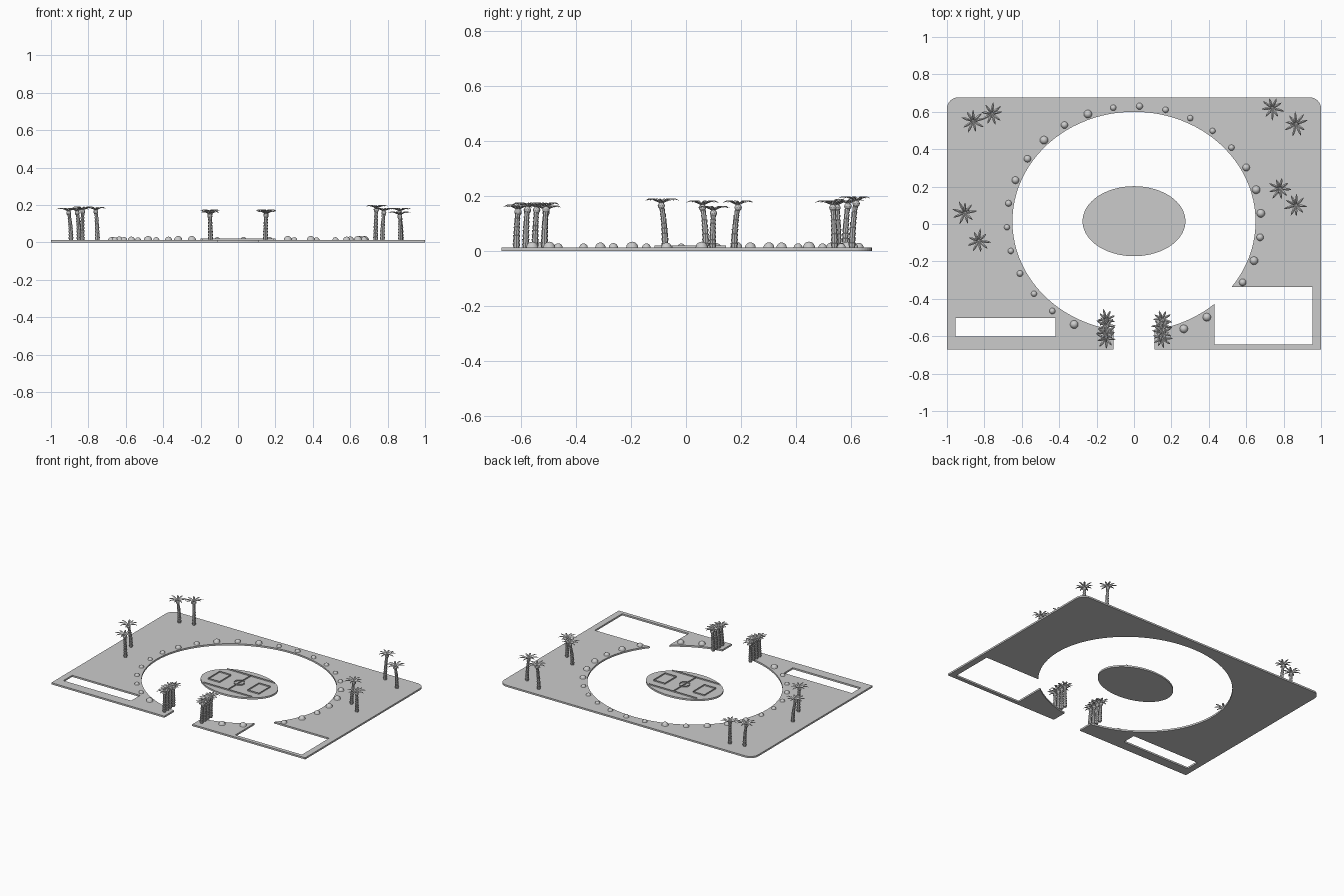
import bpy, bmesh, math, random
from mathutils import Vector, Matrix

random.seed(4)
if "Cube" in bpy.data.objects:
    bpy.data.objects.remove(bpy.data.objects["Cube"], do_unlink=True)

TOP = 0.012  # upper surface of the ground slab

grey = bpy.data.materials.new("plain_grey")
grey.use_nodes = True
grey.diffuse_color = (0.6, 0.6, 0.6, 1)
grey.node_tree.nodes["Principled BSDF"].inputs["Base Color"].default_value = (0.6, 0.6, 0.6, 1)


def finish(bm, name):
    mesh = bpy.data.meshes.new(name)
    bm.to_mesh(mesh)
    bm.free()
    mesh.materials.append(grey)
    obj = bpy.data.objects.new(name, mesh)
    bpy.context.collection.objects.link(obj)
    return obj


def box(name, x0, x1, y0, y1, z0, z1, round_back=0):
    bm = bmesh.new()
    size = Matrix.Diagonal((x1 - x0, y1 - y0, z1 - z0, 1))
    mid = Matrix.Translation(((x0 + x1) / 2, (y0 + y1) / 2, (z0 + z1) / 2))
    bmesh.ops.create_cube(bm, size=1, matrix=mid @ size)
    if round_back:
        corners = [e for e in bm.edges if all(v.co.y > 0 for v in e.verts)
                   and abs(e.verts[0].co.z - e.verts[1].co.z) > 0.001]
        bmesh.ops.bevel(bm, geom=corners, offset=round_back, segments=8,
                        profile=0.5, affect='EDGES')
    return finish(bm, name)


def ellipse(name, rx, ry, cy, z0, z1):
    bm = bmesh.new()
    mat = Matrix.Translation((0, cy, (z0 + z1) / 2)) @ Matrix.Diagonal((rx, ry, z1 - z0, 1))
    bmesh.ops.create_cone(bm, cap_ends=True, segments=96, radius1=1, radius2=1,
                          depth=1, matrix=mat)
    return finish(bm, name)


# Ground slab with an oval court, an entrance gap and two rectangular openings
ground = box("ground_slab", -1, 1, -0.672, 0.677, 0, TOP, round_back=0.06)
cutters = [
    ellipse("oval_cutter", 0.65, 0.587, 0.013, -0.1, 0.1),
    box("entrance_cutter", -0.11, 0.11, -0.9, -0.3, -0.08, 0.08),
    box("large_plot_cutter", 0.43, 0.955, -0.645, -0.337, -0.07, 0.07),
    box("narrow_plot_cutter", -0.955, -0.42, -0.602, -0.502, -0.07, 0.07),
]
for cutter in cutters:
    cutter.hide_render = True
    mod = ground.modifiers.new("cut", 'BOOLEAN')
    mod.operation = 'DIFFERENCE'
    mod.solver = 'EXACT'
    mod.object = cutter
bpy.context.view_layer.update()
cut_mesh = bpy.data.meshes.new_from_object(
    ground.evaluated_get(bpy.context.evaluated_depsgraph_get()))
ground.modifiers.clear()
ground.data = cut_mesh
for cutter in cutters:
    bpy.data.objects.remove(cutter, do_unlink=True)

# Oval island with upright ribbons marking a sports pitch
CY = 0.015
ellipse("oval_island", 0.275, 0.187, CY, 0, TOP)


def ribbon(bm, points, closed=False):
    low = [bm.verts.new((x, y + CY, TOP)) for x, y in points]
    high = [bm.verts.new((x, y + CY, TOP + 0.009)) for x, y in points]
    for i in range(len(points) if closed else len(points) - 1):
        j = (i + 1) % len(points)
        bm.faces.new((low[i], low[j], high[j], high[i]))


bm = bmesh.new()
ribbon(bm, [(0, -0.13), (0, 0.13)])
ribbon(bm, [(0.035 * math.cos(a * math.tau / 24), 0.035 * math.sin(a * math.tau / 24))
            for a in range(24)], closed=True)
for s in (-1, 1):
    ribbon(bm, [(-0.19, s * 0.13), (0.19, s * 0.13)])
    ribbon(bm, [(s * 0.2, -0.065), (s * 0.2, 0.065), (s * 0.11, 0.065),
                (s * 0.11, -0.065)], closed=True)
finish(bm, "pitch_markings")

# Domed bushes evenly spaced round the court
for i in range(-13, 14):
    if i == 11:
        continue
    a = math.radians(87.5 - 11.88 * i)
    r = 0.022 if i in (-13, -4, -2, 6, 7, 9, 12, 13) else random.uniform(0.015, 0.02)
    bm = bmesh.new()
    bmesh.ops.create_uvsphere(bm, u_segments=16, v_segments=10, radius=r)
    bmesh.ops.bisect_plane(bm, geom=bm.verts[:] + bm.edges[:] + bm.faces[:],
                           plane_co=(0, 0, 0), plane_no=(0, 0, -1), clear_outer=True)
    for f in bm.faces:
        f.smooth = True
    bush = finish(bm, "bush")
    bush.location = (0.68 * math.cos(a), 0.01 + 0.62 * math.sin(a), TOP)


# Palm trees: stacked flaring trunk rings, a round heart and arched fronds
def trunk(bm, lean, height, rings=9, sides=8):
    loops = []
    for k in range(rings):
        for part, flare in ((0, 0.85), (0.95, 1.15)):
            t = (k + part) / rings
            r = (0.0125 - 0.004 * t) * flare
            mid = Vector((lean.x * t * t, lean.y * t * t, height * t))
            loops.append([bm.verts.new(mid + Vector((r * math.cos(s * math.tau / sides),
                                                     r * math.sin(s * math.tau / sides), 0)))
                          for s in range(sides)])
    for a, b in zip(loops, loops[1:]):
        for s in range(sides):
            n = (s + 1) % sides
            bm.faces.new((a[s], a[n], b[n], b[s]))
    bm.faces.new(loops[-1])
    bm.faces.new(loops[0][::-1])


def frond(bm, base, angle, length):
    shape = [(0, 0, 0.002), (0.25, 0.011, 0.006), (0.5, 0.018, 0.007),
             (0.78, 0.018, 0.005), (1, 0.011, 0.0005)]
    out = Vector((math.cos(angle), math.sin(angle), 0))
    side = Vector((-out.y, out.x, 0))
    rows = []
    for t, z, w in shape:
        mid = base + out * (length * t) + Vector((0, 0, z))
        drop = Vector((0, 0, -0.7 * w))
        rows.append([bm.verts.new(p) for p in
                     (mid - side * w + drop, mid, mid + side * w + drop)])
    for a, b in zip(rows, rows[1:]):
        for k in (0, 1):
            bm.faces.new((a[k], b[k], b[k + 1], a[k + 1]))


def palm(name, x, y, top, lean_x, lean_y, spread=0.065):
    bm = bmesh.new()
    lean = Vector((lean_x, lean_y, 0))
    height = top - 0.019 - TOP
    trunk(bm, lean, height)
    crown = lean + Vector((0, 0, height))
    bmesh.ops.create_icosphere(bm, subdivisions=2, radius=0.0135,
                               matrix=Matrix.Translation(crown - Vector((0, 0, 0.008))))
    turn = random.uniform(0, math.tau)
    for k in range(9):
        frond(bm, crown, turn + k * math.tau / 9 + random.uniform(-0.12, 0.12),
              spread * random.uniform(0.82, 1.05))
    finish(bm, name).location = (x - lean_x, y - lean_y, TOP)


for x, y, top, lx, ly in [
        (-0.86, 0.55, 0.185, -0.01, -0.005), (-0.76, 0.59, 0.19, -0.008, 0.01),
        (0.74, 0.62, 0.2, 0.004, 0.015), (0.865, 0.535, 0.185, -0.008, -0.006),
        (0.78, 0.19, 0.185, 0.008, 0.014), (0.865, 0.10, 0.165, -0.004, 0.003),
        (-0.905, 0.06, 0.185, -0.012, -0.012), (-0.83, -0.09, 0.192, 0.003, -0.014)]:
    palm("garden_palm", x, y, top, lx, ly)

for s in (-1, 1):
    for k in range(4):
        palm("entrance_palm", s * 0.15, -0.51 - 0.034 * k,
             0.172 + random.uniform(-0.006, 0.006), s * 0.003, 0.006, spread=0.056)
